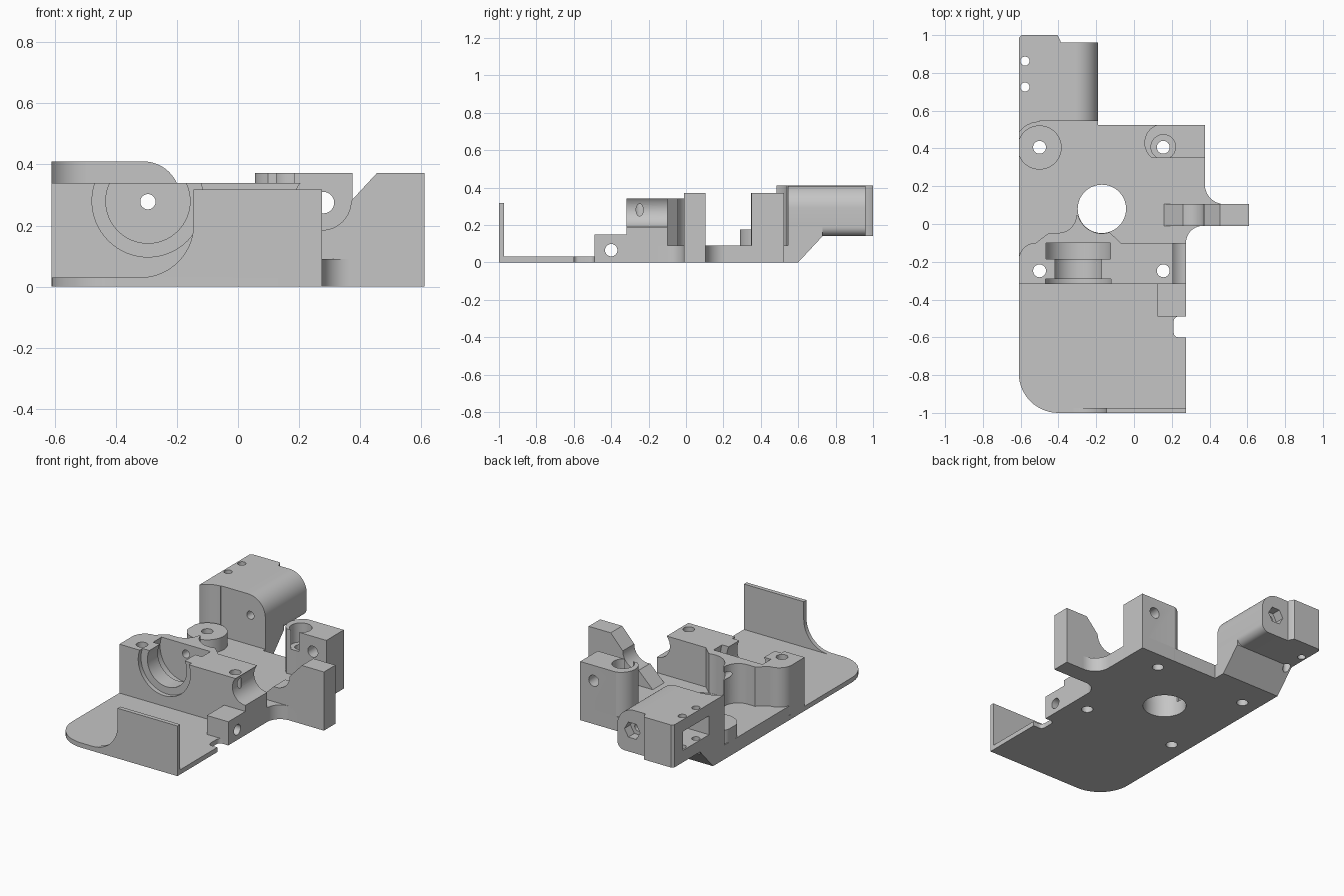
import bpy, bmesh, math

old = bpy.data.objects.get("Cube")
if old:
    bpy.data.objects.remove(old, do_unlink=True)

grey = bpy.data.materials.new("plain grey")
grey.use_nodes = True
colour = (0.56, 0.56, 0.56, 1)
grey.diffuse_color = colour
grey.node_tree.nodes["Principled BSDF"].inputs["Base Color"].default_value = colour


def arc(cx, cy, r, start, end, n=14):
    angles = [math.radians(start + (end - start) * i / n) for i in range(n + 1)]
    return [(cx + r * math.cos(a), cy + r * math.sin(a)) for a in angles]


def prism(name, axis, pts, lo, hi):
    """Extrude a closed outline along an axis."""
    place = {"x": lambda a, b, h: (h, a, b),
             "y": lambda a, b, h: (a, h, b),
             "z": lambda a, b, h: (a, b, h)}[axis]
    bm = bmesh.new()
    low = [bm.verts.new(place(a, b, lo)) for a, b in pts]
    high = [bm.verts.new(place(a, b, hi)) for a, b in pts]
    bm.faces.new(low)
    bm.faces.new(high)
    for i in range(len(pts)):
        j = (i + 1) % len(pts)
        bm.faces.new((low[i], low[j], high[j], high[i]))
    bmesh.ops.recalc_face_normals(bm, faces=bm.faces)
    mesh = bpy.data.meshes.new(name)
    bm.to_mesh(mesh)
    bm.free()
    mesh.materials.append(grey)
    ob = bpy.data.objects.new(name, mesh)
    bpy.context.collection.objects.link(ob)
    return ob


def box(name, x, y, z):
    return prism(name, "z", [(x[0], y[0]), (x[1], y[0]), (x[1], y[1]), (x[0], y[1])], *z)


def rod(axis, a, b, r, lo, hi, n=40):
    return prism("cutter", axis, arc(a, b, r, 0, 360, n)[:-1], lo, hi)


def cut(parts, cutters):
    for ob in parts:
        bpy.context.view_layer.objects.active = ob
        for c in cutters:
            mod = ob.modifiers.new("cut", "BOOLEAN")
            mod.operation = "DIFFERENCE"
            mod.solver = "EXACT"
            mod.object = c
            bpy.ops.object.modifier_apply(modifier=mod.name)
    for c in cutters:
        bpy.data.objects.remove(c, do_unlink=True)


# Thin front plate with a rounded corner and an edge notch
plate = prism("front_plate", "z",
              [(.275, -1), (.275, -.6)] + arc(.235, -.575, .025, 270, 180, 6)
              + arc(.235, -.515, .025, 180, 90, 6)
              + [(.275, -.49), (.275, -.16), (-.61, -.16)]
              + arc(-.4, -.79, .21, 180, 270), 0, .03)

# Thick rear floor with fillets running into the arm
floor = prism("rear_floor", "z",
              [(-.61, -.16), (.275, -.16)] + arc(.365, -.1, .09, 180, 90)
              + [(.48, -.01)] + [(.48, .105)] + arc(.48, .21, .105, 270, 180)[1:]
              + [(.375, .525), (-.19, .525), (-.19, .55), (-.61, .55)], 0, .09)

# Front upright wall with a swept side
wall = prism("front_wall", "y",
             [(.275, .02), (.275, .318), (-.145, .318)]
             + arc(-.32, .205, .175, 0, -90) + [(-.32, .02)], -1, -.973)

# Bearing block with shaped back
block = prism("bearing_block", "z",
              [(-.61, -.318), (.275, -.318), (.275, -.1), (-.07, -.1)]
              + arc(-.17, .08, .13, 288, 195) + arc(-.4, .048, .095, 0, -90, 10)
              + [(-.45, -.047)] + arc(-.52, -.19, .09, 90, 180, 10), .02, .34)

# Small cable guide in front of the block
guide = box("guide_block", (.125, .275), (-.49, -.3), (.02, .15))
cut([guide], [rod("x", -.4, .065, .033, 0, .4)])

# Rear boss and rear post
boss = prism("rear_boss", "z",
             [(max(a, -.61), b) for a, b in arc(-.5, .405, .117, 0, 360, 48)[:-1]], .05, .175)
post = prism("rear_post", "z",
             [(.375, .35), (.375, .525), (.125, .525)]
             + arc(.155, .43, .1, 108, 235) + [(.13, .35)], 0, .372)
cut([post], [rod("z", .155, .408, .065, .25, .5), rod("y", .28, .275, .035, .2, .7)])

# Side arm with a scooped ramp
arm = prism("side_arm", "y",
            [(.16, .05), (.16, .09)] + arc(.275, .28, .095, 260, 360)
            + [(.455, .372), (.61, .372), (.61, 0), (.48, 0), (.48, .05)], -.01, .105)

# Bearing seats, shaft hole and side channel
cut([block], [rod("y", -.295, .28, .183, -.4, -.29, 64),
              rod("y", -.295, .28, .138, -.35, -.15, 64),
              rod("y", -.295, .28, .182, -.185, -.1, 64),
              rod("y", -.295, .278, .025, -.2, .2),
              rod("y", .275, .28, .092, -.5, .1)])

# Vertical screw holes and the large centre hole
for x in (-.5, .155):
    cut([plate, block], [rod("z", x, -.248, .034, -.1, .6)])
    cut([floor, boss, post], [rod("z", x, .406, .034, -.1, .6)])
cut([floor], [rod("z", -.17, .08, .128, -.1, .3, 64)])

# Tail: rounded barrel, square side housing, sloped support
barrel = prism("tail_barrel", "y",
               [(-.4, .14)] + arc(-.24, .19, .05, -90, 0, 8)
               + arc(-.31, .29, .12, 0, 90) + [(-.4, .41)], .545, .96)
housing = prism("tail_housing", "z",
                [(-.61, .45), (-.39, .45), (-.39, .97), (-.405, 1), (-.595, 1), (-.61, .985)],
                .14, .41)
support = prism("tail_support", "x",
                [(.45, .05), (.55, .05), (.55, 0), (.6, 0), (.73, .14), (.73, .19), (.45, .19)],
                -.61, -.19)
cut([housing, support], [box("cutter", (-.5, 0), (.3, .545), (.09, .6)),
                         rod("z", -.5, .405, .135, .09, .6),
                         box("cutter", (-.7, -.43), (.64, .9), (.215, .335))])
for y in (.725, .862):
    cut([housing, support], [rod("z", -.577, y, .024, -.1, .6, 24)])
cut([barrel], [rod("y", -.295, .278, .025, .4, 1.1),
               rod("y", -.295, .278, .055, .9, 1.1, 6)])

# Smooth round surfaces, keep edges sharp
parts = [plate, floor, wall, block, guide, boss, post, arm, barrel, housing, support]
bpy.ops.object.select_all(action="DESELECT")
for ob in parts:
    ob.select_set(True)
bpy.context.view_layer.objects.active = plate
bpy.ops.object.shade_smooth_by_angle(angle=math.radians(30))
